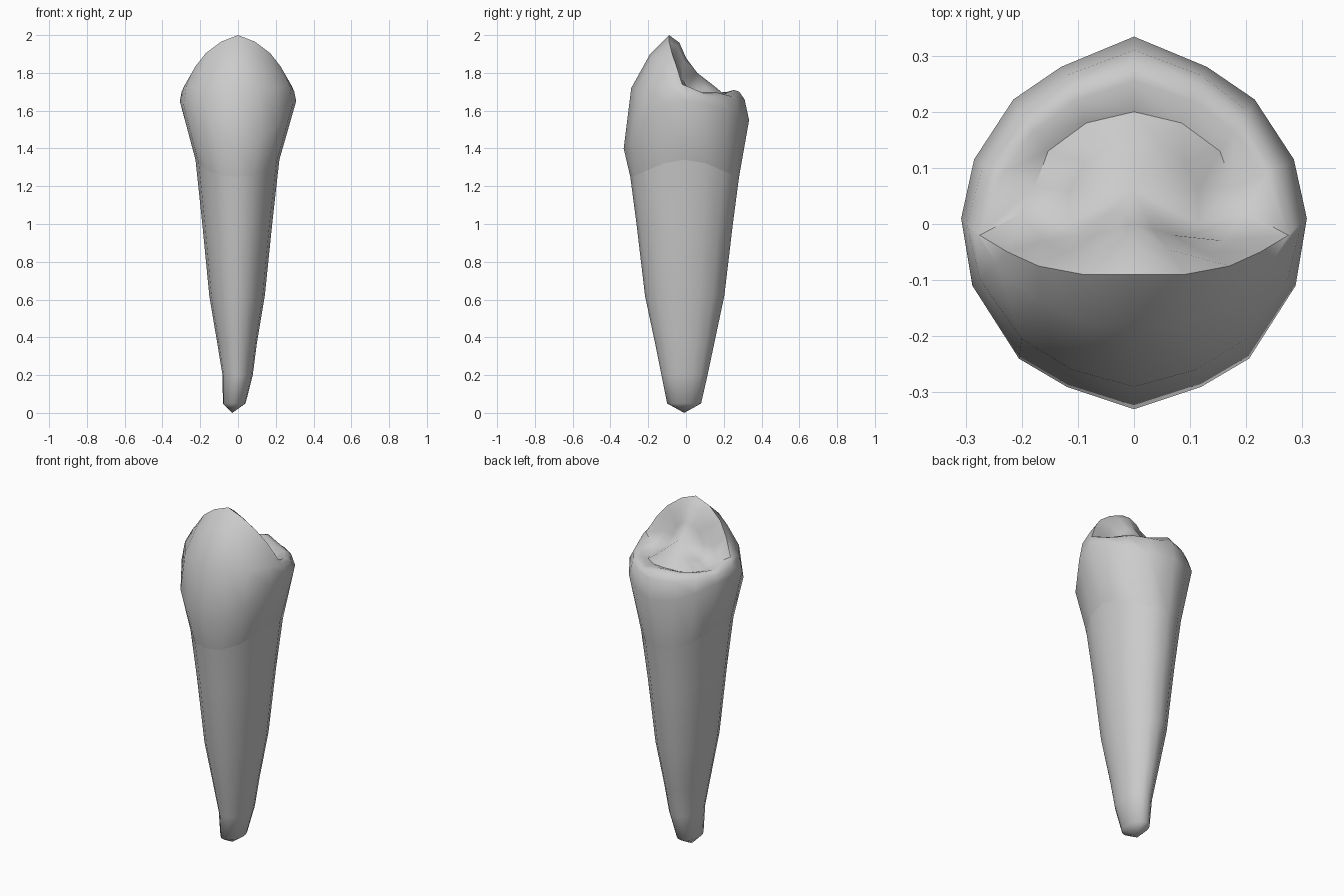
import bpy, bmesh, math

N = 16  # sides around the tooth, counted from the back (+y) round to the front


def ellipse(z, cx, cy, rx, ry, lift=0.0):
    pts = []
    for k in range(N):
        s, c = math.sin(2 * math.pi * k / N), math.cos(2 * math.pi * k / N)
        pts.append((cx + rx * s, cy + ry * c, z + lift * abs(s) ** 3))
    return pts


def mirrored(half):
    # nine points back-to-front on the right, mirrored to the left
    return half + [(-x, y, z) for x, y, z in half[7:0:-1]]


def loft(name, rings, start=None, end=None):
    bm = bmesh.new()
    loops = [[bm.verts.new(p) for p in r] for r in rings]
    for a, b in zip(loops, loops[1:]):
        for k in range(N):
            j = (k + 1) % N
            bm.faces.new((a[k], b[k], b[j], a[j]))
    for tip, loop, flip in ((start, loops[0], False), (end, loops[-1], True)):
        if tip:
            v = bm.verts.new(tip)
            for k in range(N):
                a, b = loop[k], loop[(k + 1) % N]
                bm.faces.new((v, b, a) if flip else (v, a, b))
    # loft runs bottom to top, rings run clockwise from above
    bmesh.ops.recalc_face_normals(bm, faces=bm.faces)
    mesh = bpy.data.meshes.new(name)
    bm.to_mesh(mesh)
    bm.free()
    ob = bpy.data.objects.new(name, mesh)
    bpy.context.collection.objects.link(ob)
    bpy.ops.object.select_all(action='DESELECT')
    ob.select_set(True)
    bpy.context.view_layer.objects.active = ob
    bpy.ops.object.shade_smooth_by_angle(angle=math.radians(50))
    return ob


# Neck line, higher on the two sides
neck = ellipse(1.25, -0.003, -0.007, 0.222, 0.288, 0.09)

# Root
loft("root", [
    ellipse(0.05, -0.02, -0.01, 0.06, 0.09),
    ellipse(0.20, -0.002, -0.008, 0.08, 0.122),
    ellipse(0.37, -0.005, -0.007, 0.105, 0.157),
    ellipse(0.62, -0.005, -0.007, 0.147, 0.21),
    ellipse(1.00, -0.004, -0.007, 0.185, 0.255),
    neck], start=(-0.03, -0.01, 0.0))

# Crown rings: widest contour, shoulders, rim, basin crease, inner ridge
widest = mirrored([
    (0, .334, 1.55), (.13, .28, 1.56), (.215, .222, 1.60), (.285, .115, 1.64),
    (.308, .01, 1.65), (.288, -.11, 1.63), (.205, -.24, 1.52),
    (.12, -.29, 1.45), (0, -.33, 1.40)])
shoulder = mirrored([
    (0, .31, 1.66), (.12, .265, 1.66), (.205, .2, 1.67), (.268, .105, 1.68),
    (.298, 0, 1.70), (.274, -.1, 1.73), (.20, -.205, 1.72),
    (.11, -.26, 1.72), (0, -.29, 1.72)])
upper = mirrored([
    (0, .282, 1.70), (.115, .245, 1.69), (.19, .185, 1.69), (.25, .1, 1.69),
    (.285, -.01, 1.73), (.245, -.07, 1.80), (.172, -.135, 1.86),
    (.09, -.175, 1.89), (0, -.19, 1.90)])
rim = mirrored([
    (0, .255, 1.71), (.105, .22, 1.70), (.18, .165, 1.695), (.235, .09, 1.695),
    (.275, -.02, 1.74), (.225, -.05, 1.835), (.17, -.075, 1.905),
    (.09, -.09, 1.965), (0, -.09, 2.0)])
crease = mirrored([
    (0, .2, 1.688), (.085, .18, 1.68), (.153, .13, 1.675), (.177, .065, 1.675),
    (.2, .02, 1.70), (.16, -.03, 1.77), (.12, -.05, 1.87),
    (.06, -.045, 1.94), (0, -.035, 1.96)])
inner = mirrored([
    (0, .15, 1.73), (.05, .14, 1.725), (.09, .11, 1.72), (.115, .06, 1.71),
    (.115, 0, 1.72), (.10, -.02, 1.77), (.07, -.02, 1.83),
    (.035, -.01, 1.86), (0, 0, 1.88)])

# Shallow groove through the rim at the back right
for ring, drop in ((upper, .015), (rim, .022)):
    x, y, z = ring[1]
    ring[1] = (x, y, z - drop)

# Crown
loft("crown", [neck, widest, shoulder, upper, rim, crease, inner],
     end=(0, .06, 1.80))
